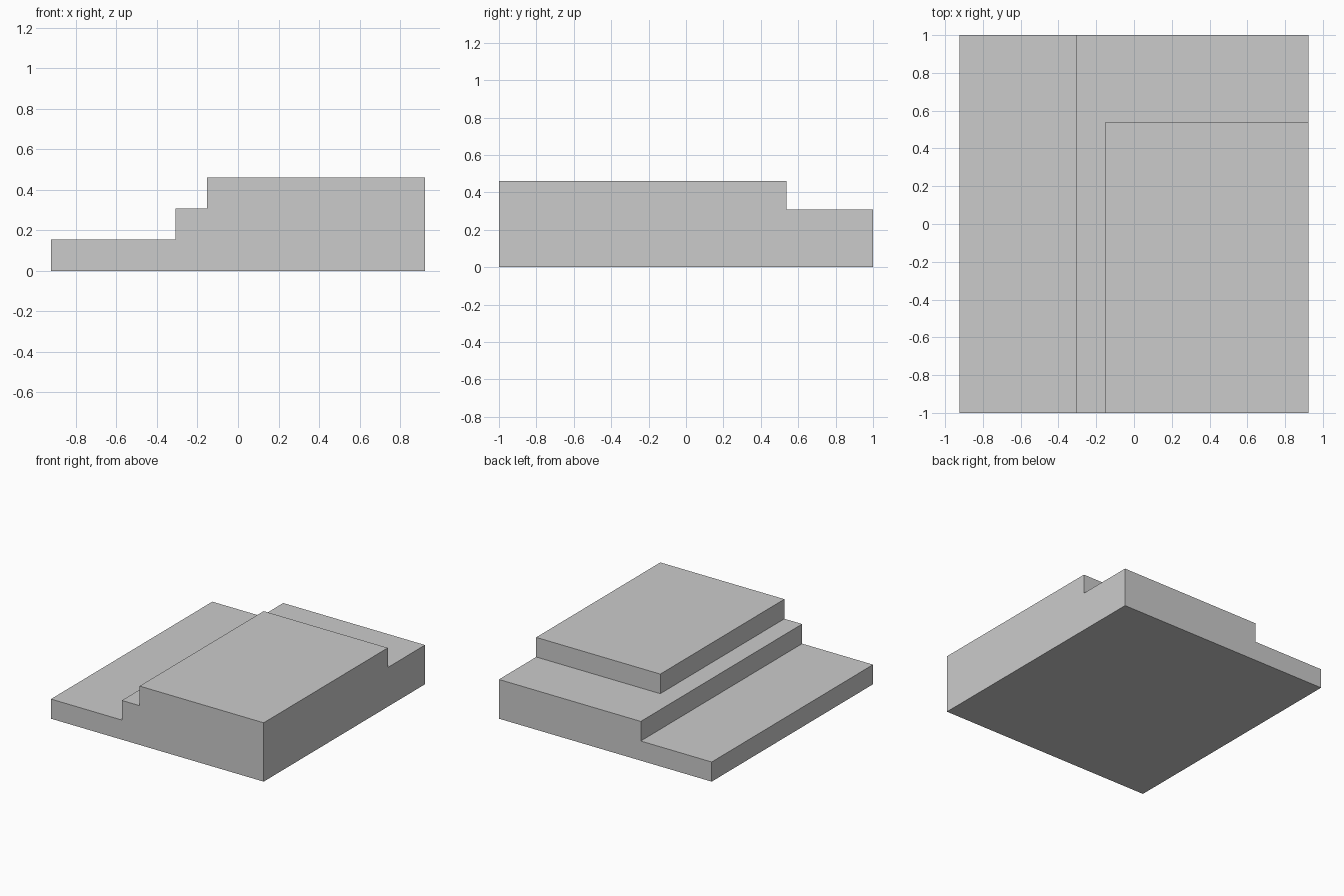
import bpy, bmesh
from mathutils import Vector

if "Cube" in bpy.data.objects:
    bpy.data.objects.remove(bpy.data.objects["Cube"])

U = 2 / 13                      # step height, all sizes are multiples of it
X, Y = 6 * U, 6.5 * U           # half width, half depth
MID_X, TOP_X, TOP_Y = -2 * U, -U, 3.5 * U

bm = bmesh.new()

# Lower two tiers: stepped profile swept from front to back
profile = [(-X, 0), (X, 0), (X, 2 * U), (MID_X, 2 * U), (MID_X, U), (-X, U)]
front = bm.faces.new([bm.verts.new((x, -Y, z)) for x, z in profile])
sweep = bmesh.ops.extrude_face_region(bm, geom=[front], use_keep_orig=True)
bmesh.ops.translate(bm, vec=(0, 2 * Y, 0),
                    verts=[g for g in sweep["geom"] if isinstance(g, bmesh.types.BMVert)])
bmesh.ops.recalc_face_normals(bm, faces=bm.faces)


def middle_faces():
    return [f for f in bm.faces if all(abs(v.co.z - 2 * U) < 1e-4 for v in f.verts)]


# Top tier: cut its outline into the middle level, then raise it
for point, normal in (((TOP_X, 0, 0), (1, 0, 0)), ((0, TOP_Y, 0), (0, 1, 0))):
    faces = middle_faces()
    geom = set(faces)
    for f in faces:
        geom.update(f.edges, f.verts)
    bmesh.ops.bisect_plane(bm, geom=list(geom), plane_co=Vector(point), plane_no=Vector(normal))

raised = [f for f in middle_faces()
          if f.calc_center_median().x > TOP_X and f.calc_center_median().y < TOP_Y]
lift = bmesh.ops.extrude_face_region(bm, geom=raised)
bmesh.ops.translate(bm, vec=(0, 0, U),
                    verts=[g for g in lift["geom"] if isinstance(g, bmesh.types.BMVert)])

# Merge the flat pieces into single clean faces
bmesh.ops.dissolve_limit(bm, angle_limit=0.01, verts=bm.verts, edges=bm.edges)
bmesh.ops.recalc_face_normals(bm, faces=bm.faces)

mesh = bpy.data.meshes.new("stepped_platform")
bm.to_mesh(mesh)
bm.free()
platform = bpy.data.objects.new("stepped_platform", mesh)
bpy.context.collection.objects.link(platform)
